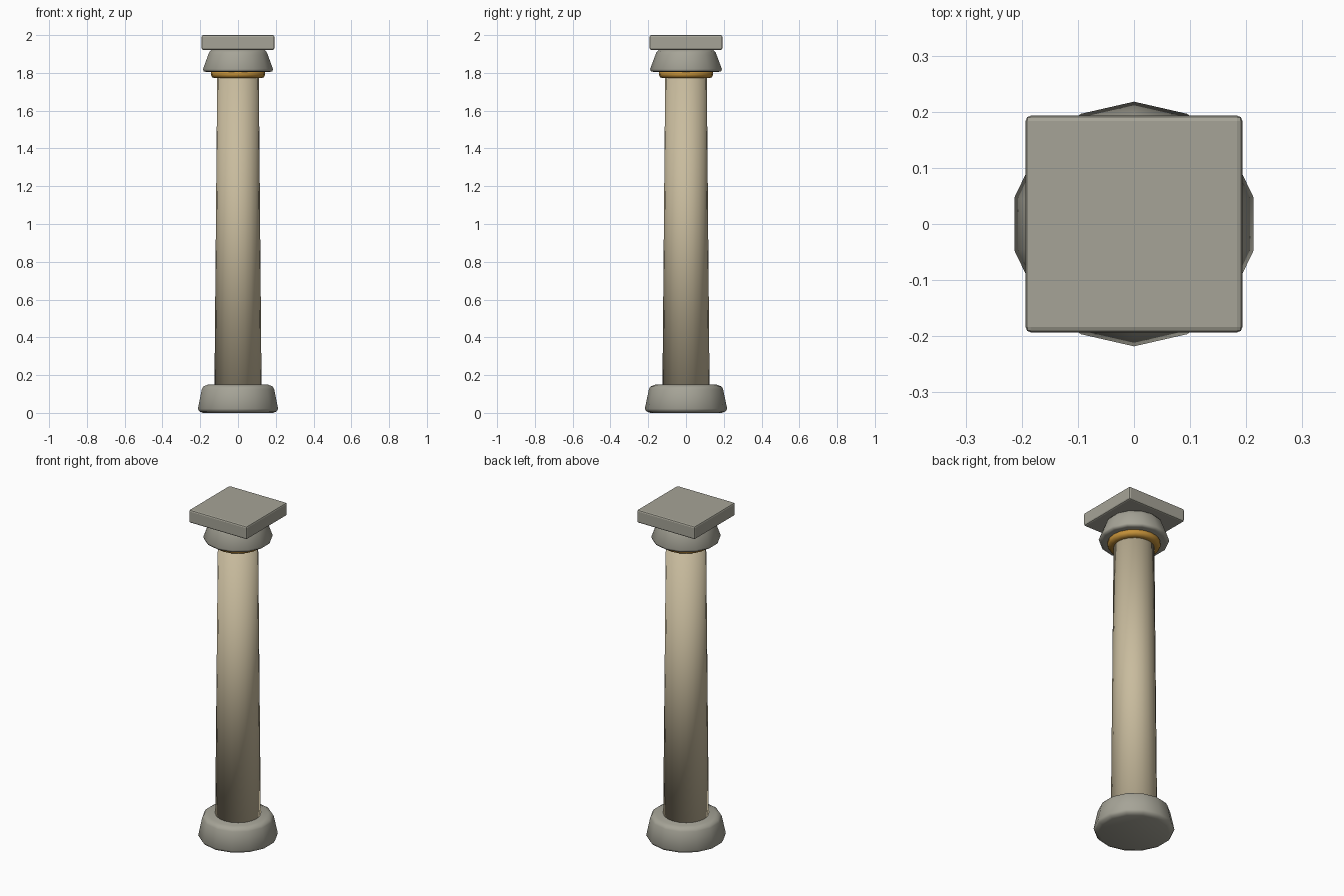
import bpy, bmesh, math

if "Cube" in bpy.data.objects:
    bpy.data.objects.remove(bpy.data.objects["Cube"])


def material(name, rgb):
    m = bpy.data.materials.new(name)
    m.diffuse_color = (*rgb, 1.0)
    m.use_nodes = True
    m.node_tree.nodes["Principled BSDF"].inputs["Base Color"].default_value = m.diffuse_color
    return m


stone = material("grey_stone", (0.38, 0.37, 0.31))
sand = material("sandstone", (0.58, 0.50, 0.34))
gold = material("gold", (0.55, 0.28, 0.04))


def finish(name, bm, mat, smooth):
    bmesh.ops.recalc_face_normals(bm, faces=bm.faces)
    me = bpy.data.meshes.new(name)
    bm.to_mesh(me)
    bm.free()
    for p in me.polygons:
        p.use_smooth = smooth
    me.materials.append(mat)
    ob = bpy.data.objects.new(name, me)
    bpy.context.collection.objects.link(ob)
    return ob


def turned(name, profile, sides, mat):
    """Closed solid of revolution from (radius, z) points, capped at both ends."""
    bm = bmesh.new()
    rings = []
    for r, z in profile:
        ring = []
        for i in range(sides):
            a = math.pi / 2 + 2 * math.pi * i / sides
            ring.append(bm.verts.new((r * math.cos(a), r * math.sin(a), z)))
        rings.append(ring)
    for lo, hi in zip(rings, rings[1:]):
        for i in range(sides):
            j = (i + 1) % sides
            bm.faces.new((lo[i], lo[j], hi[j], hi[i]))
    bm.faces.new(rings[0])
    bm.faces.new(rings[-1])
    return finish(name, bm, mat, True)


# rounded foot of the column
turned("base", [(0.19, 0.0), (0.21, 0.008), (0.218, 0.022), (0.196, 0.127),
                (0.188, 0.14), (0.165, 0.149)], 14, stone)

# tapering shaft
turned("shaft", [(0.125, 0.10), (0.11, 1.80)], 20, sand)

# gold collar below the capital
turned("collar", [(0.122, 1.772), (0.137, 1.777), (0.144, 1.79), (0.142, 1.808)], 20, gold)

# flared capital
turned("capital", [(0.17, 1.805), (0.186, 1.808), (0.19, 1.82), (0.162, 1.895),
                   (0.157, 1.908), (0.145, 1.922)], 14, stone)

# square slab on top with bevelled edges
bm = bmesh.new()
bmesh.ops.create_cube(bm, size=1.0)
for v in bm.verts:
    v.co = (v.co.x * 0.386, v.co.y * 0.386, 1.961 + v.co.z * 0.078)
bmesh.ops.bevel(bm, geom=bm.edges[:], offset=0.009, segments=2, profile=0.5, affect='EDGES')
finish("top_slab", bm, stone, False)
